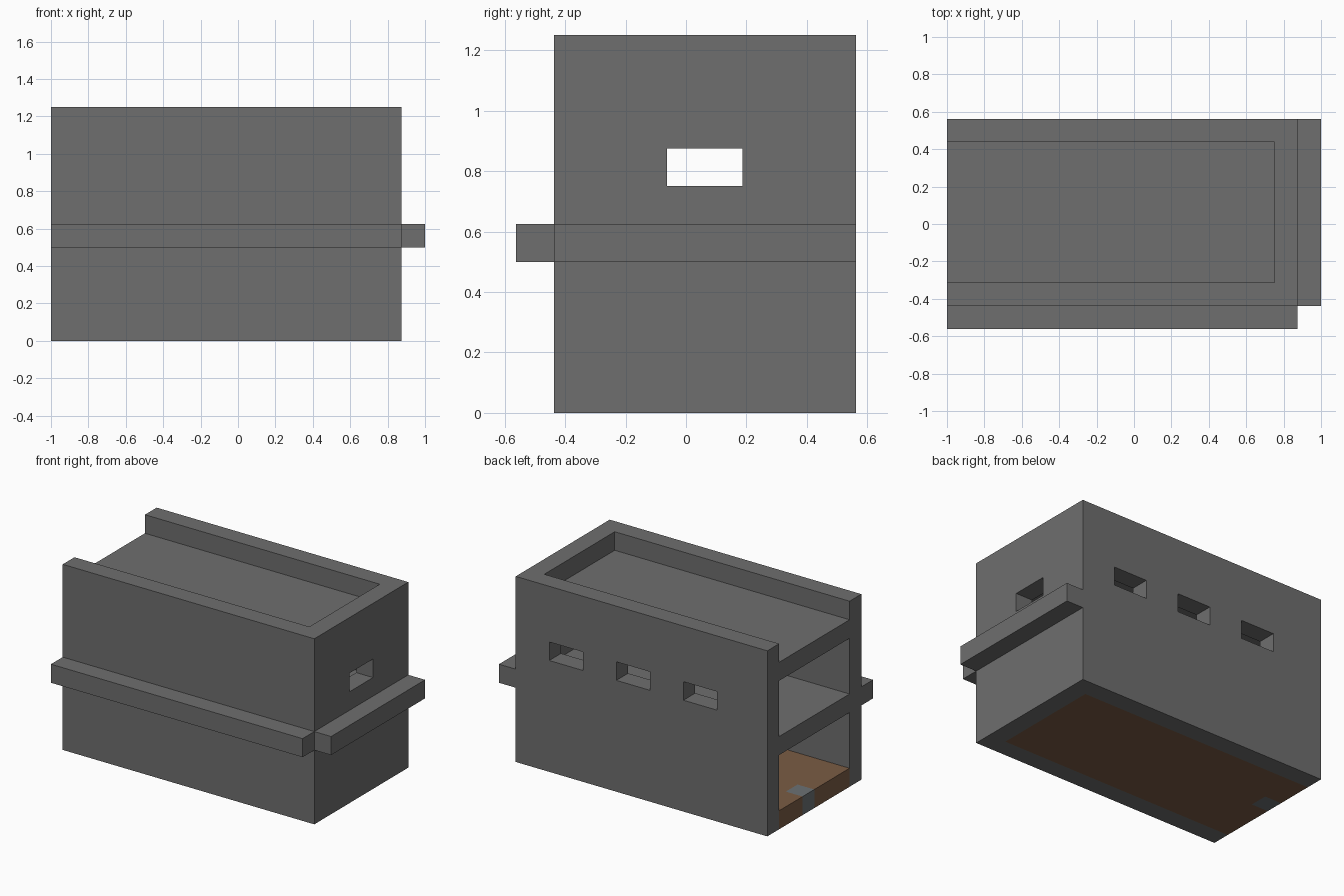
import bpy
import bmesh
from mathutils import Vector

default = bpy.data.objects.get("Cube")
if default:
    bpy.data.objects.remove(default, do_unlink=True)

U = 0.125  # wall thickness, the module for every size


def material(name, colour):
    mat = bpy.data.materials.new(name)
    mat.use_nodes = True
    mat.diffuse_color = (*colour, 1)
    mat.node_tree.nodes["Principled BSDF"].inputs["Base Color"].default_value = (*colour, 1)
    return mat


def box(name, low, high, mat=None):
    """Axis-aligned box between two corners."""
    low, high = Vector(low), Vector(high)
    bm = bmesh.new()
    bmesh.ops.create_cube(bm, size=1)
    bmesh.ops.scale(bm, vec=high - low, verts=bm.verts)
    bmesh.ops.translate(bm, vec=(low + high) / 2, verts=bm.verts)
    mesh = bpy.data.meshes.new(name)
    bm.to_mesh(mesh)
    bm.free()
    obj = bpy.data.objects.new(name, mesh)
    if mat:
        mesh.materials.append(mat)
    bpy.context.collection.objects.link(obj)
    return obj


def carve(obj, spaces):
    """Cut box-shaped spaces out of an object, then drop the cutters."""
    cutters = []
    for low, high in spaces:
        cutter = box("cutter", low, high)
        cutter.hide_render = True
        mod = obj.modifiers.new("opening", "BOOLEAN")
        mod.operation = "DIFFERENCE"
        mod.solver = "EXACT"
        mod.object = cutter
        cutters.append(cutter)
    graph = bpy.context.evaluated_depsgraph_get()
    mesh = bpy.data.meshes.new_from_object(obj.evaluated_get(graph))
    obj.modifiers.clear()
    obj.data = mesh
    for cutter in cutters:
        bpy.data.objects.remove(cutter, do_unlink=True)


stone = material("dark_stone", (0.157, 0.157, 0.157))
wood = material("brown_wood", (0.195, 0.107, 0.058))
slate = material("slate_grey", (0.15, 0.165, 0.172))

# Outer extents of the building
LEFT, RIGHT = -1, 1 - U
FRONT, BACK = -0.4375, 0.5625
TOP = 1.25
IN_RIGHT, IN_FRONT, IN_BACK = RIGHT - U, FRONT + U, BACK - U
OUT = LEFT - U

# Stone shell: two rooms and a roof well, all open at one end
shell = box("stone_shell", (LEFT, FRONT, 0), (RIGHT, BACK, TOP), stone)
spaces = [((OUT, IN_FRONT, z0), (IN_RIGHT, IN_BACK, z1))
          for z0, z1 in ((-U, 4 * U), (5 * U, 8 * U), (9 * U, TOP + U))]

# Three back windows and one end window
sill, lintel = 6 * U, 7 * U
for x in (-4 * U, 0, 4 * U):
    spaces.append(((x - U, IN_BACK - U / 2, sill), (x + U, BACK + U, lintel)))
mid = (FRONT + BACK) / 2
spaces.append(((IN_RIGHT - U / 2, mid - U, sill), (RIGHT + U, mid + U, lintel)))
carve(shell, spaces)

# Ledges around the front and the closed end
box("front_ledge", (LEFT, FRONT - U, 4 * U), (RIGHT, FRONT, 5 * U), stone)
box("end_ledge", (RIGHT, FRONT, 4 * U), (1, BACK, 5 * U), stone)

# Wooden ground floor with a slate block set in at the entrance
floor = box("wood_floor", (LEFT, IN_FRONT, 0), (IN_RIGHT, IN_BACK, U), wood)
carve(floor, [((OUT, mid, -U), (LEFT + U, mid + U, 2 * U))])
box("entrance_block", (LEFT, mid, 0), (LEFT + U, mid + U, U), slate)
